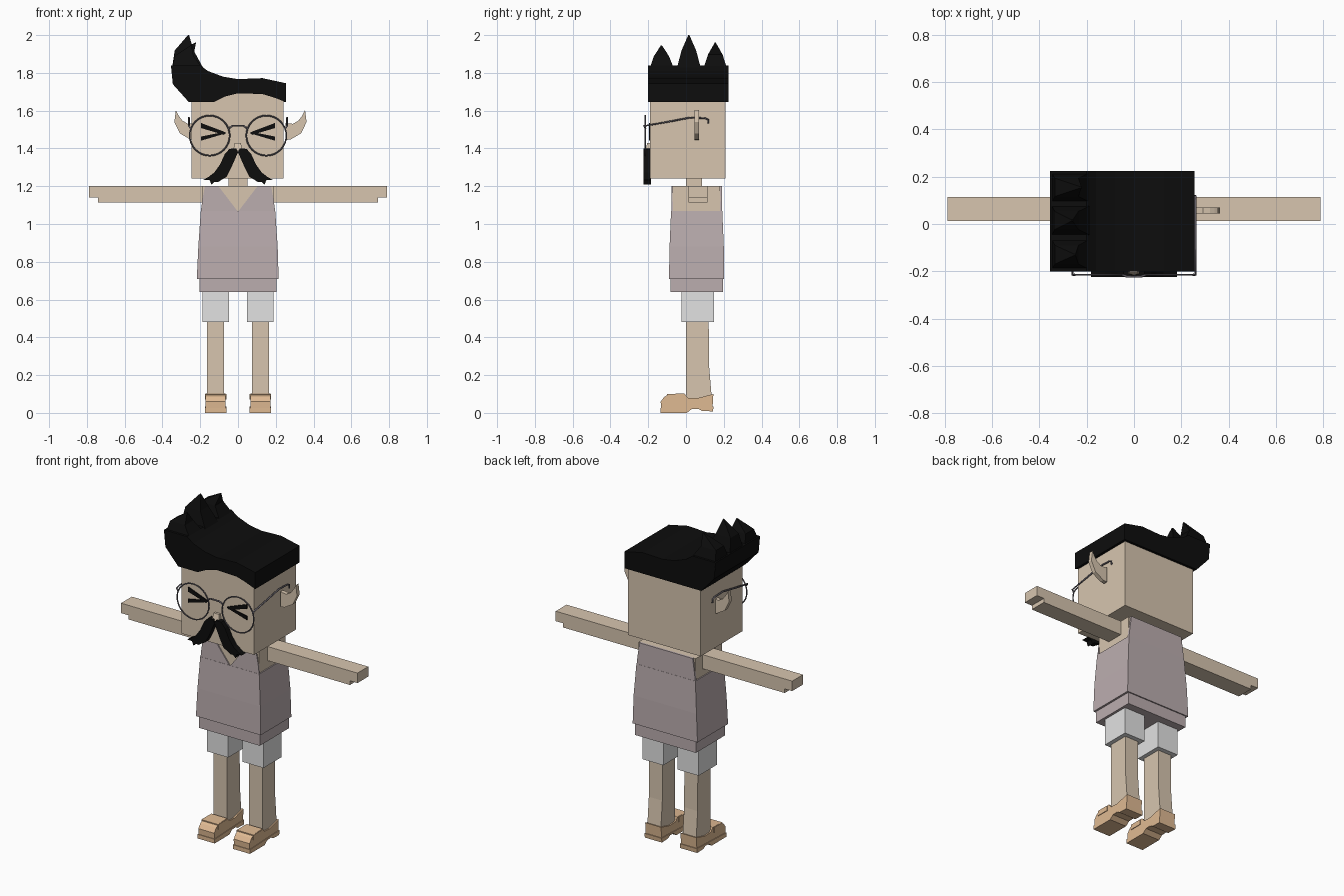
import bpy, bmesh, math

if "Cube" in bpy.data.objects:
    bpy.data.objects.remove(bpy.data.objects["Cube"])


def material(name, rgb):
    m = bpy.data.materials.new(name)
    m.use_nodes = True
    m.diffuse_color = (*rgb, 1)
    b = next(n for n in m.node_tree.nodes if n.type == 'BSDF_PRINCIPLED')
    b.inputs["Base Color"].default_value = (*rgb, 1)
    b.inputs["Roughness"].default_value = 0.9
    return m


SKIN = material("skin", (0.68, 0.56, 0.43))
SHIRT = material("mauve_cloth", (0.50, 0.42, 0.43))
SHORTS = material("white_cloth", (0.76, 0.76, 0.76))
SHOE = material("tan_leather", (0.74, 0.49, 0.29))
BLACK = material("black_hair", (0.004, 0.004, 0.004))
METAL = material("dark_metal", (0.13, 0.12, 0.14))


def finish(name, bm, mat):
    bmesh.ops.recalc_face_normals(bm, faces=bm.faces)
    me = bpy.data.meshes.new(name)
    bm.to_mesh(me)
    bm.free()
    me.materials.append(mat)
    ob = bpy.data.objects.new(name, me)
    bpy.context.collection.objects.link(ob)
    return ob


def loft(name, sections, mat):
    """Stack of rectangles (x0, x1, y0, y1, z), closed at both ends."""
    bm = bmesh.new()
    rings = [[bm.verts.new(p) for p in
              ((a, c, z), (b, c, z), (b, d, z), (a, d, z))]
             for a, b, c, d, z in sections]
    for lo, hi in zip(rings, rings[1:]):
        for i in range(4):
            j = (i + 1) % 4
            bm.faces.new((lo[i], lo[j], hi[j], hi[i]))
    bm.faces.new(rings[0])
    bm.faces.new(rings[-1])
    return finish(name, bm, mat)


def box(name, x0, x1, y0, y1, z0, z1, mat):
    return loft(name, [(x0, x1, y0, y1, z0), (x0, x1, y0, y1, z1)], mat)


def prism(name, outline, axis, a, b, mat):
    """Extrude an outline: (x, z) points along y, or (y, z) points along x."""
    bm = bmesh.new()
    at = (lambda u, v, t: (u, t, v)) if axis == 'y' else (lambda u, v, t: (t, u, v))
    f, g = ([bm.verts.new(at(u, v, t)) for u, v in outline] for t in (a, b))
    bm.faces.new(f)
    bm.faces.new(g)
    for i in range(len(f)):
        j = (i + 1) % len(f)
        bm.faces.new((f[i], f[j], g[j], g[i]))
    return finish(name, bm, mat)


def wire(name, points, radius):
    cu = bpy.data.curves.new(name, 'CURVE')
    cu.dimensions = '3D'
    cu.bevel_depth = radius
    cu.bevel_resolution = 1
    sp = cu.splines.new('POLY')
    sp.points.add(len(points) - 1)
    for p, co in zip(sp.points, points):
        p.co = (*co, 1)
    cu.materials.append(METAL)
    ob = bpy.data.objects.new(name, cu)
    bpy.context.collection.objects.link(ob)
    bpy.ops.object.select_all(action='DESELECT')
    ob.select_set(True)
    bpy.context.view_layer.objects.active = ob
    bpy.ops.object.convert(target='MESH')


def side(outline, s):
    return [(s * u, v) for u, v in outline]


# Head, neck and nose
box("head", -0.245, 0.24, -0.19, 0.21, 1.24, 1.70, SKIN)
box("neck", -0.05, 0.05, 0, 0.085, 1.19, 1.25, SKIN)
loft("nose", [(-0.025, 0.022, -0.215, -0.18, 1.39),
              (-0.018, 0.015, -0.205, -0.18, 1.43)], SKIN)

# Hair: swept cap with an arched fringe and three quiff spikes
top = [(0.255, 1.645), (0.255, 1.745), (0.13, 1.772), (0, 1.767), (-0.08, 1.78),
       (-0.16, 1.81), (-0.2, 1.84), (-0.355, 1.84), (-0.345, 1.74), (-0.26, 1.645)]
fringe = [(-0.13, 1.645), (-0.07, 1.675), (0, 1.692), (0.13, 1.688), (0.19, 1.67)]
prism("hair_cap", top, 'y', -0.186, 0.225, BLACK)
prism("hair_fringe", top + fringe, 'y', -0.2, -0.186, BLACK)
for y0, y1, tx, ty, tz in [(-0.2, -0.055, -0.25, -0.13, 1.945),
                           (-0.055, 0.085, -0.262, 0.015, 2.0),
                           (0.085, 0.225, -0.225, 0.155, 1.96)]:
    w, mid = (y1 - y0) / 2, 1.82 + 0.55 * (tz - 1.82)
    loft("quiff_spike", [(-0.353, -0.17, y0, y1, 1.80),
                         (-0.335, -0.235, ty - 0.55 * w, ty + 0.55 * w, mid),
                         (tx - 0.003, tx + 0.003, ty - 0.003, ty + 0.003, tz)], BLACK)

# Ears, squinting eyes and moustache
ear = [(0.235, 1.445), (0.262, 1.447), (0.318, 1.48), (0.347, 1.54), (0.339, 1.603),
       (0.325, 1.575), (0.305, 1.548), (0.275, 1.53), (0.235, 1.535)]
strokes = [[(0.196, 1.535), (0.196, 1.508), (0.075, 1.472), (0.064, 1.485)],
           [(0.196, 1.441), (0.196, 1.463), (0.075, 1.487), (0.064, 1.48)]]
whisker = [(0, 1.38), (0.01, 1.40), (0.045, 1.398), (0.07, 1.37), (0.095, 1.315),
           (0.125, 1.273), (0.155, 1.25), (0.182, 1.234), (0.15, 1.232),
           (0.14, 1.208), (0.125, 1.222), (0.105, 1.222), (0.09, 1.232),
           (0.06, 1.25), (0.035, 1.30)]
for s, label in ((1, "left"), (-1, "right")):
    shift = 0.016 if s > 0 else 0.01
    prism(label + "_ear", [(s * u + shift, v) for u, v in ear], 'y', 0.045, 0.07, SKIN)
    for stroke in strokes:
        prism(label + "_eye_stroke", side(stroke, s), 'y', -0.197, -0.188, BLACK)
    prism(label + "_moustache", side(whisker, s), 'y', -0.225, -0.186, BLACK)

    # Spectacles: round rim and hooked temple
    bpy.ops.mesh.primitive_torus_add(
        major_segments=32, minor_segments=6, major_radius=0.106, minor_radius=0.004,
        location=(s * 0.15, -0.215, 1.468), rotation=(math.pi / 2, 0, 0))
    rim = bpy.context.object
    rim.name = label + "_lens_rim"
    rim.data.materials.append(METAL)
    bpy.ops.object.shade_smooth_by_angle()
    x = s * 0.26
    wire(label + "_temple", [(s * 0.25, -0.215, 1.505), (x, -0.215, 1.52),
                             (x, -0.1, 1.54), (x, 0.02, 1.563), (x, 0.1, 1.56),
                             (x, 0.117, 1.553), (x, 0.118, 1.532)], 0.005)
wire("spectacle_bridge", [(-0.05, -0.215, 1.505), (-0.03, -0.222, 1.52),
                          (0.03, -0.222, 1.52), (0.05, -0.215, 1.505)], 0.005)

# Torso and sleeveless shirt with V neck
loft("torso", [(-0.19, 0.19, -0.071, 0.185, 1.0),
               (-0.19, 0.19, -0.071, 0.18, 1.2)], SKIN)
loft("shirt_body", [(-0.218, 0.215, -0.09, 0.202, 0.71),
                    (-0.21, 0.21, -0.087, 0.20, 0.88),
                    (-0.197, 0.197, -0.079, 0.192, 1.07)], SHIRT)
box("shirt_hem", -0.203, 0.203, -0.082, 0.195, 0.64, 0.715, SHIRT)
for s in (1, -1):
    prism("shirt_front", side([(0, 1.065), (0.196, 1.065), (0.19, 1.12),
                               (0.175, 1.202), (0.105, 1.202)], s),
          'y', -0.078, -0.069, SHIRT)
prism("shirt_back", [(-0.197, 1.06), (0.197, 1.06), (0.19, 1.12), (0.178, 1.202),
                     (-0.178, 1.202), (-0.19, 1.12)], 'y', 0.179, 0.191, SHIRT)

# Arms, legs, shorts and shoes
arm = [(0.18, 1.115), (0.74, 1.115), (0.74, 1.14), (0.79, 1.14), (0.79, 1.2), (0.18, 1.2)]
upper = [(-0.132, 0.02), (-0.134, 0.06), (-0.115, 0.085), (-0.09, 0.1), (-0.01, 0.103),
         (0.01, 0.08), (0.06, 0.078), (0.145, 0.1), (0.14, 0.02), (0.06, 0.02)]
sole = [(-0.136, 0), (-0.136, 0.025), (0.146, 0.035), (0.143, 0.008),
        (0.085, 0.01), (0.065, 0.022), (0.03, 0.02), (0.005, 0)]
for s, label in ((1, "left"), (-1, "right")):
    prism(label + "_arm", side(arm, s), 'y', 0.012, 0.115, SKIN)
    c = s * 0.118
    loft(label + "_leg", [(c - 0.045, c + 0.045, 0, 0.137, 0.07),
                          (c - 0.045, c + 0.045, 0, 0.122, 0.25),
                          (c - 0.045, c + 0.045, 0, 0.12, 0.5)], SKIN)
    box(label + "_short", c - 0.07, c + 0.07, -0.025, 0.148, 0.48, 0.66, SHORTS)
    prism(label + "_shoe_upper", upper, 'x', c - 0.053, c + 0.053, SHOE)
    prism(label + "_shoe_sole", sole, 'x', c - 0.057, c + 0.057, SHOE)
    box(label + "_shoe_strap", c - 0.057, c + 0.057, -0.1, -0.02, 0.07, 0.1, SHOE)
